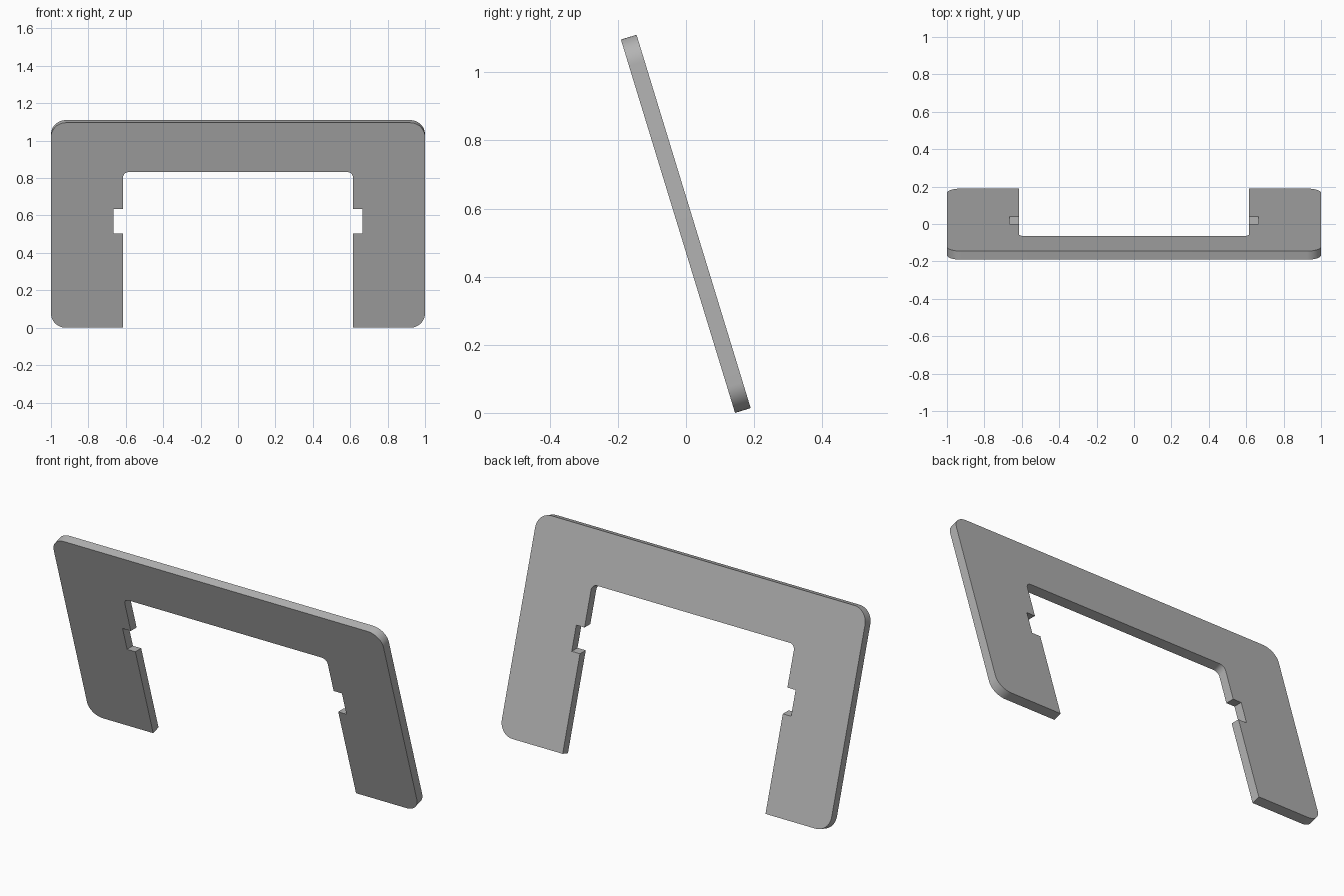
import bpy, bmesh, math
from mathutils import Vector

cube = bpy.data.objects.get("Cube")
if cube:
    bpy.data.objects.remove(cube, do_unlink=True)

TILT = math.radians(17)
THICK, LENGTH = 0.048, 1.146
INNER, NOTCH = 0.615, 0.665
SIN, COS = math.sin(TILT), math.cos(TILT)
PERP = Vector((0, THICK * COS, THICK * SIN))   # square edges
LEVEL = Vector((0, THICK / COS, 0))            # level notch edges


def arc(cx, cs, r, start, end, steps=12):
    """Rounded corner, as points of (x, distance up the slope, through offset)."""
    angles = [math.radians(start + (end - start) * i / steps) for i in range(steps + 1)]
    return [(cx + r * math.cos(a), cs + r * math.sin(a), PERP) for a in angles]


# Outline of the left half, from the inner top round to the outer top
R, r = 0.08, 0.03
top, low, high = 0.87, 0.505 / COS, 0.634 / COS
half = arc(INNER - r, top - r, r, 90, 0, 8)
half += [(INNER, high, LEVEL), (NOTCH, high, LEVEL),
         (NOTCH, low, LEVEL), (INNER, low, LEVEL), (INNER, 0, PERP)]
half += arc(1 - R, R, R, -90, 0)
half += arc(1 - R, LENGTH - R, R, 0, 90)
outline = half + [(-x, s, off) for x, s, off in reversed(half)]

# Leaning slab made of a front and a back outline joined by a rim
bm = bmesh.new()
front, back = [], []
for x, s, off in outline:
    p = Vector((x, 0.144 - s * SIN, s * COS))
    front.append(bm.verts.new(p))
    back.append(bm.verts.new(p + off))
bm.faces.new(front)
bm.faces.new(back[::-1])
n = len(outline)
for i in range(n):
    j = (i + 1) % n
    bm.faces.new((front[j], front[i], back[i], back[j]))
bmesh.ops.recalc_face_normals(bm, faces=bm.faces)
bmesh.ops.triangulate(bm, faces=[f for f in bm.faces if len(f.verts) > 4])

mesh = bpy.data.meshes.new("leaning_frame")
bm.to_mesh(mesh)
bm.free()
frame = bpy.data.objects.new("leaning_frame", mesh)
bpy.context.collection.objects.link(frame)

# Plain grey material
grey = bpy.data.materials.new("plain_grey")
grey.use_nodes = True
colour = (0.45, 0.45, 0.45, 1)
grey.diffuse_color = colour
grey.node_tree.nodes["Principled BSDF"].inputs["Base Color"].default_value = colour
mesh.materials.append(grey)

# Smooth the rounded corners, keep the edges sharp
bpy.ops.object.select_all(action='DESELECT')
frame.select_set(True)
bpy.context.view_layer.objects.active = frame
bpy.ops.object.shade_smooth_by_angle(angle=math.radians(30))
